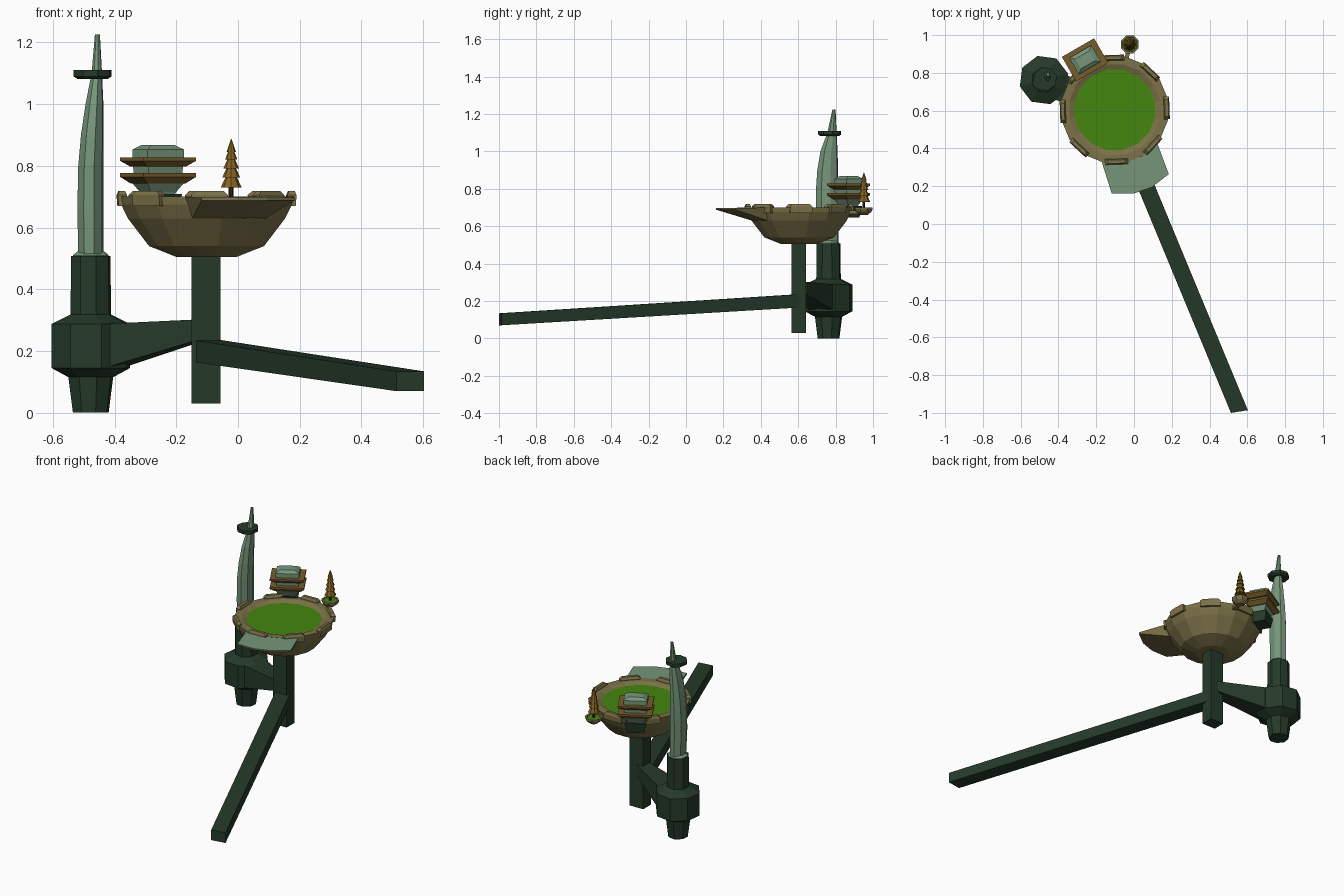
import bpy, bmesh
from math import sin, cos, pi, radians, atan2
from mathutils import Vector

if "Cube" in bpy.data.objects:
    bpy.data.objects.remove(bpy.data.objects["Cube"])


def srgb(*c):
    return [(v / 255 / 12.92) if v < 11 else ((v / 255 + .055) / 1.055) ** 2.4 for v in c] + [1]


def mat(name, *c):
    m = bpy.data.materials.new(name)
    m.diffuse_color = srgb(*c)
    m.use_nodes = True
    m.node_tree.nodes["Principled BSDF"].inputs["Base Color"].default_value = m.diffuse_color
    return m


DARK = mat("dark green", 37, 58, 41)
PALE = mat("pale green", 118, 150, 122)
STONE = mat("olive stone", 124, 114, 72)
GRASS = mat("grass green", 68, 134, 14)
ROOF = mat("roof brown", 118, 94, 44)
LEAF = mat("amber leaves", 132, 98, 34)
TRUNK = mat("dark bark", 42, 32, 24)


def loft(name, rings, *mats, rule=None):
    """Skin a stack of equal-length point rings, with capped ends."""
    bm = bmesh.new()
    vs = [[bm.verts.new(p) for p in r] for r in rings]
    n = len(vs[0])
    for a, b in zip(vs, vs[1:]):
        for i in range(n):
            j = (i + 1) % n
            bm.faces.new((a[i], a[j], b[j], b[i]))
    bm.faces.new(vs[0][::-1])
    bm.faces.new(vs[-1])
    bmesh.ops.recalc_face_normals(bm, faces=bm.faces)
    if rule:
        for f in bm.faces:
            f.material_index = rule(f)
    me = bpy.data.meshes.new(name)
    bm.to_mesh(me)
    bm.free()
    for m in mats:
        me.materials.append(m)
    ob = bpy.data.objects.new(name, me)
    bpy.context.collection.objects.link(ob)
    return ob


def ring(c, z, rx, ry=None, n=8, turn=0.0):
    ry = rx if ry is None else ry
    return [(c[0] + rx * cos(turn + 2 * pi * i / n),
             c[1] + ry * sin(turn + 2 * pi * i / n), z) for i in range(n)]


def rect(c, z, w, d, ang=0.0):
    """Rectangle centred on c, turned by ang."""
    return [(c[0] + x * cos(ang) - y * sin(ang), c[1] + x * sin(ang) + y * cos(ang), z)
            for x, y in ((-w / 2, -d / 2), (w / 2, -d / 2), (w / 2, d / 2), (-w / 2, d / 2))]


def polar(c, r, deg, z=None):
    p = (c[0] + r * cos(radians(deg)), c[1] + r * sin(radians(deg)))
    return p if z is None else p + (z,)


BOWL, TOWER = (-.102, .605), (-.477, .762)

# bowl with rim and sunken lawn
prof = [(.505, .10), (.54, .19), (.63, .26), (.675, .282), (.70, .287), (.70, .245), (.688, .217)]
loft("bowl", [ring(BOWL, z, r, n=16, turn=pi / 16) for z, r in prof], STONE, GRASS,
     rule=lambda f: int(len(f.verts) > 4 and f.calc_center_median().z > .6))

# raised blocks around the rim
for k in range(8):
    a = k * 45 + 2
    loft(f"rim_block_{k}", [rect(polar(BOWL, .275, a), z, t, l, radians(a))
                            for z, t, l in ((.67, .024, .12), (.705, .03, .12), (.719, .018, .09))], STONE)

# landing spout: three pale panels over a stone wedge
AX = -71
inner = [polar(BOWL, .285, AX + d, .699) for d in (-33, -11, 11, 33)]
outer = [polar(BOWL, r, AX + d, .697) for d, r in ((-21, .445), (-6.5, .455), (6.5, .455), (21, .445))]
lip = [(x, y, .688) for x, y, z in outer]
under = [polar(BOWL, .25, AX + d, .628) for d in (-30, -10, 10, 30)]
loft("spout", list(zip(*[inner, outer, lip, under])), STONE, PALE,
     rule=lambda f: int(f.normal.z > .7))

# column and long sloping beam
loft("column", [rect((-.103, .603), z, .094, .077) for z in (.03, .515)], DARK)
steps = []
for k in range(2):
    x, y, zb, zt = ((-.103, .603, .165, .236), (.558, -.993, .07, .134))[k]
    w = .045
    # end is cut at a slight slant
    steps.append([(x - w, y - .007, zb), (x + w, y + .007, zb), (x + w, y + .007, zt), (x - w, y - .007, zt)])
loft("beam", steps, DARK)

# tower base
tp = [(0, .06), (.115, .075), (.145, .132), (.287, .132), (.318, .068), (.508, .066)]
loft("tower_base", [ring(TOWER, z, r, turn=radians(15)) for z, r in tp], DARK)
loft("tower_collar", [ring(TOWER, z, r, turn=radians(15)) for z, r in ((.50, .06), (.51, .06), (.522, .046))], PALE)

# leaning spire: one side straight, the other curved
sp = [(.515, -.519, -.435, .70, .818), (.66, -.522, -.435, .693, .818), (.80, -.519, -.435, .693, .817),
      (.90, -.510, -.434, .70, .815), (1.0, -.495, -.435, .717, .812),
      (1.1, -.475, -.440, .755, .806), (1.225, -.464, -.447, .783, .80)]
loft("spire", [ring(((a + b) / 2, (c + d) / 2), z, (b - a) / 2, (d - c) / 2, turn=radians(15))
               for z, a, b, c, d in sp], PALE)
loft("spire_disc", [ring((-.471, .768), z, r, turn=radians(15))
                    for z, r in ((1.082, .052), (1.09, .064), (1.11, .064))], DARK)

# tapering bridge from tower to column
d = (Vector((-.103, .603)) - Vector(TOWER)).normalized()
side = Vector((-d.y, d.x))
secs = []
for t, w, zb, zt in ((.08, .075, .145, .288), (.385, .038, .234, .302)):
    c = Vector(TOWER) + d * t
    secs.append([(*(c + side * s), z) for s, z in ((-w, zb), (w, zb), (w, zt), (-w, zt))])
loft("bridge", secs, DARK)

# two-roofed house on the rim
H, HA = (-.259, .869), radians(30)


def house_part(name, m, *levels):
    loft(name, [rect(H, z, w, dd, HA) for z, w, dd in levels], m)


house_part("house_base", DARK, (.645, .10, .075), (.708, .125, .095))
house_part("house_lower", PALE, (.705, .085, .065), (.715, .095, .07), (.748, .14, .105))
house_part("lower_roof", ROOF, (.743, .145, .105), (.764, .197, .15), (.776, .197, .15))
house_part("house_middle", PALE, (.77, .125, .095), (.80, .13, .10))
house_part("upper_roof", ROOF, (.797, .145, .105), (.816, .197, .15), (.827, .197, .15))
house_part("house_top", PALE, (.822, .135, .10), (.853, .135, .10), (.868, .085, .06))

# small planter held off the rim
T = (-.022, .951)
loft("planter", [ring(T, z, r, n=8, turn=pi / 8) for z, r in ((.66, .022), (.675, .042), (.69, .051), (.70, .051),
                                                             (.70, .041), (.697, .038))], STONE, GRASS,
     rule=lambda f: int(len(f.verts) > 4 and f.normal.z > .5))
ang = atan2(T[1] - BOWL[1], T[0] - BOWL[0])
arm = (BOWL[0] + .30 * cos(ang), BOWL[1] + .30 * sin(ang))
loft("planter_arm", [rect(arm, z, .07, .022, ang) for z in (.664, .684)], STONE)

# tiered tree
loft("tree_trunk", [ring(T, z, .008, n=6) for z in (.695, .74)], TRUNK)
for k, (z, r, h) in enumerate(((.730, .034, .05), (.762, .029, .045), (.792, .025, .04),
                               (.820, .02, .036), (.845, .015, .042))):
    loft(f"tree_tier_{k}", [ring(T, z, r, n=8), ring(T, z + h, r * .3 if k < 4 else .001, n=8)], LEAF)
